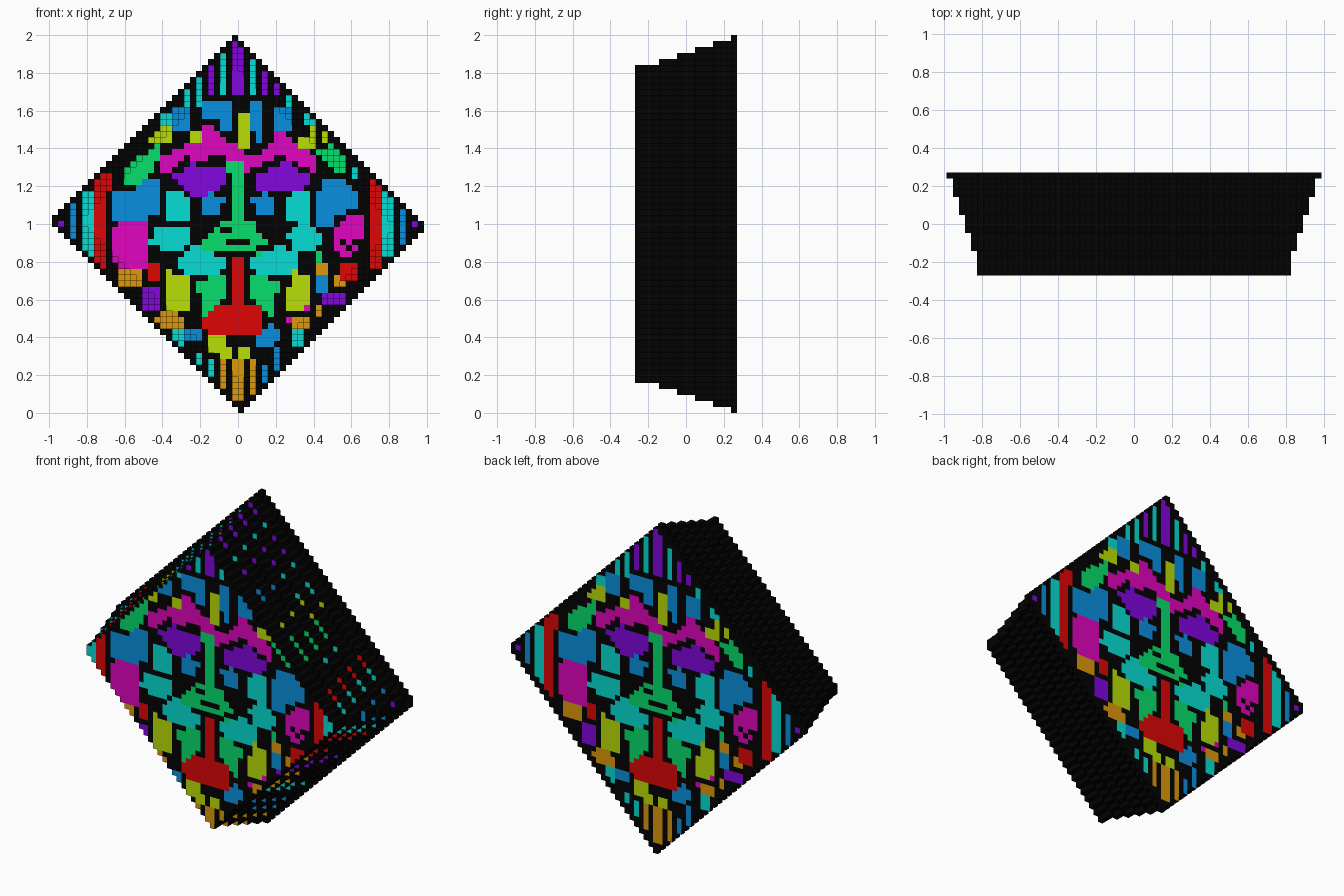
import bpy, bmesh

V = 2 / 63                      # edge of one block
COLS, ROWS = 62, 63
RGB = {"black": (10, 10, 10), "magenta": (224, 13, 190), "purple": (130, 15, 222),
       "cyan": (15, 222, 212), "blue": (17, 143, 222), "green": (15, 222, 106),
       "lime": (184, 222, 15), "orange": (222, 152, 17), "red": (222, 15, 15)}
paint = {}


def inside(c, r, shrink):
    """True if block (c, r) lies in the stepped diamond shrunk by some blocks."""
    if not (0 <= c < COLS and 0 <= r < ROWS):
        return False
    u, v = c - 30.5, r - 31
    skew = 0.5 if v > 0 else -0.5 if v < 0 else 0
    return abs(u + skew) + abs(v) <= 31 - shrink


def poly(colour, *pts, mirror=False):
    """Colour every block whose centre is in the polygon (x, z)."""
    for sx in ((1, -1) if mirror else (1,)):
        p = [(sx * a, b) for a, b in pts]
        for c in range(COLS):
            for r in range(ROWS):
                x, z = (c - 30.5) * V, (r + 0.5) * V
                odd = False
                for (xa, za), (xb, zb) in zip(p, p[1:] + p[:1]):
                    if (za > z) != (zb > z) and x < xa + (z - za) * (xb - xa) / (zb - za):
                        odd = not odd
                if odd and inside(c, r, 1):
                    paint[c, r] = colour


def rect(colour, x0, x1, z0, z1, mirror=False):
    poly(colour, (x0, z0), (x1, z0), (x1, z1), (x0, z1), mirror=mirror)


# stripes in the four corners
rect("purple", -.035, .035, 1.68, 1.97)
rect("cyan", .065, .1, 1.67, 1.9, True)
rect("purple", .13, .165, 1.67, 1.84, True)
rect("cyan", -.23, -.19, 1.63, 1.77)
rect("purple", .19, .23, 1.67, 1.77)
rect("cyan", .26, .3, 1.6, 1.7, True)
rect("orange", -.035, .035, .06, .28)
rect("orange", .065, .1, .1, .28, True)
rect("cyan", -.17, -.13, .15, .27)
rect("blue", .13, .17, .15, .26)
rect("cyan", -.23, -.19, .2, .33)
rect("blue", .19, .23, .19, .34)
for x, half, colour in ((.93, .02, "purple"), (.86, .1, "blue"), (.795, .18, "cyan"), (.73, .23, "red")):
    rect(colour, x - .018, x + .018, 1 - half, 1 + half, True)
rect("red", -.715, -.675, 1.18, 1.26)

# brows and eyes
poly("magenta", (-.41, 1.27), (-.41, 1.35), (-.27, 1.42), (-.2, 1.48), (-.16, 1.55), (-.08, 1.47),
     (.03, 1.38), (.03, 1.34), (-.05, 1.33), (-.1, 1.37), (-.2, 1.33), (-.26, 1.36), (-.35, 1.27))
poly("magenta", (.04, 1.28), (.04, 1.36), (.14, 1.38), (.19, 1.46), (.2, 1.53), (.24, 1.53),
     (.27, 1.45), (.41, 1.37), (.41, 1.27), (.33, 1.3), (.24, 1.37), (.13, 1.32))
poly("purple", (-.35, 1.24), (-.25, 1.33), (-.18, 1.3), (-.07, 1.31), (-.07, 1.22), (-.16, 1.15), (-.26, 1.16))
poly("purple", (.1, 1.19), (.1, 1.26), (.25, 1.33), (.37, 1.26), (.37, 1.2), (.26, 1.16), (.18, 1.19))
poly("blue", (.1, 1.06), (.07, 1.14), (.14, 1.17), (.21, 1.14), (.18, 1.06), mirror=True)

# nose and mouth
rect("green", -.035, .035, 1.0, 1.33)
rect("green", -.07, .035, 1.27, 1.33)
rect("green", -.1, .1, .98, 1.02)
poly("green", (-.2, .88), (-.13, .98), (.1, .98), (.16, .9), (.08, .86), (-.17, .84))
rect("black", -.07, .07, .88, .92)
rect("green", .1, .17, .82, .85)
rect("black", -.1, -.03, .95, .99)
rect("red", -.035, .035, .55, .82)
poly("red", (-.2, .45), (-.2, .5), (-.1, .58), (.1, .58), (.14, .5), (.14, .47), (.1, .41), (-.1, .41))
poly("green", (.2, .5), (.21, .7), (.07, .74), (.07, .6), (.14, .53), mirror=True)

# cheeks
poly("cyan", (.37, 1.02), (.38, 1.17), (.33, 1.19), (.24, 1.13), (.25, 1.02), mirror=True)
poly("cyan", (-.47, .89), (-.42, 1.0), (-.27, 1.0), (-.24, .92), (-.3, .87), (-.4, .87))
poly("cyan", (.26, .95), (.35, 1.02), (.45, .93), (.4, .87), (.3, .83))
poly("cyan", (.33, .81), (.25, .88), (.19, .88), (.07, .82), (.07, .75), (.18, .73), (.26, .72), mirror=True)
poly("magenta", (-.67, .82), (-.67, .95), (-.6, 1.02), (-.48, 1.02), (-.48, .76), (-.62, .76))
poly("magenta", (.51, .88), (.51, .96), (.57, 1.05), (.65, 1.04), (.67, .9), (.6, .82), (.53, .83))
for x, z in ((.55, .92), (.62, .89), (.58, .86), (.65, .92)):
    rect("black", x - .016, x + .016, z - .016, z + .016)
poly("blue", (-.67, 1.01), (-.67, 1.17), (-.53, 1.17), (-.52, 1.24), (-.41, 1.25), (-.41, 1.06), (-.5, 1.01))
poly("blue", (.4, 1.1), (.44, 1.22), (.54, 1.24), (.65, 1.17), (.65, 1.07), (.52, 1.06), (.49, .98), (.42, .98))
poly("lime", (-.37, .52), (-.37, .75), (-.24, .71), (-.24, .53))
poly("lime", (.24, .54), (.24, .61), (.3, .75), (.38, .72), (.37, .59), (.31, .53))

# forehead chips
poly("green", (-.61, 1.2), (-.6, 1.28), (-.46, 1.41), (-.41, 1.42), (-.42, 1.33), (-.52, 1.2))
poly("green", (.41, 1.4), (.5, 1.42), (.58, 1.32), (.55, 1.25), (.46, 1.33))
poly("lime", (-.47, 1.44), (-.41, 1.52), (-.34, 1.52), (-.34, 1.43))
rect("lime", -.25, -.2, 1.42, 1.5)
rect("lime", 0, .065, 1.39, 1.6)
rect("lime", .33, .4, 1.39, 1.46)
rect("lime", .37, .41, 1.46, 1.52)
rect("lime", .44, .48, 1.44, 1.48)
rect("blue", -.34, -.24, 1.49, 1.62)
rect("blue", -.1, -.04, 1.48, 1.64)
rect("blue", -.18, -.04, 1.56, 1.64)
rect("blue", .065, .13, 1.5, 1.64)
rect("blue", .1, .14, 1.43, 1.5)
rect("blue", .2, .27, 1.48, 1.62)
rect("cyan", .35, .4, 1.53, 1.59, True)
rect("cyan", .6, .64, 1.24, 1.29)

# chin and jaw chips
rect("lime", -.17, -.07, .33, .4)
rect("lime", -.1, -.035, .3, .36)
rect("lime", 0, .065, .3, .36)
rect("blue", -.3, -.2, .38, .45)
poly("blue", (.1, .36), (.1, .42), (.18, .48), (.24, .4), (.18, .36))
rect("cyan", .27, .34, .34, .44, True)
rect("orange", -.63, -.51, .67, .75)
rect("purple", -.52, -.41, .55, .67)
rect("red", -.47, -.41, .69, .78)
poly("orange", (-.45, .45), (-.41, .55), (-.34, .55), (-.27, .5), (-.28, .45))
rect("blue", .42, .48, .64, .72)
rect("orange", .4, .47, .74, .78)
rect("orange", .51, .57, .67, .74)
rect("red", .54, .65, .71, .78)
rect("purple", .46, .57, .58, .65)
rect("orange", .3, .37, .46, .52)
rect("orange", .41, .46, .5, .56)
rect("magenta", .24, .27, .48, .51)
rect("magenta", .34, .37, .55, .58)
rect("green", .4, .46, .8, .86)

# stepped tiers from back to front: walls black, exposed fronts take the pattern
quads = {name: [] for name in RGB}
back = 8.5 * V
for shrink, layers in enumerate((1, 3, 3, 3, 3, 4)):
    y1, y0 = back, back - layers * V
    back = y0
    for c in range(COLS):
        for r in range(ROWS):
            if not inside(c, r, shrink):
                continue
            x0, x1, z0, z1 = (c - 31) * V, (c - 30) * V, r * V, (r + 1) * V
            if shrink == 5 or not inside(c, r, shrink + 1):
                quads[paint.get((c, r), "black")].append(
                    ((x0, y0, z0), (x1, y0, z0), (x1, y0, z1), (x0, y0, z1)))
            if shrink == 0:     # the back shows the same picture, reversed
                quads[paint.get((COLS - 1 - c, r), "black")].append(
                    ((x0, y1, z0), (x0, y1, z1), (x1, y1, z1), (x1, y1, z0)))
            walls = quads["black"]
            if not inside(c + 1, r, shrink):
                walls.append(((x1, y0, z0), (x1, y1, z0), (x1, y1, z1), (x1, y0, z1)))
            if not inside(c - 1, r, shrink):
                walls.append(((x0, y0, z0), (x0, y0, z1), (x0, y1, z1), (x0, y1, z0)))
            if not inside(c, r + 1, shrink):
                walls.append(((x0, y0, z1), (x1, y0, z1), (x1, y1, z1), (x0, y1, z1)))
            if not inside(c, r - 1, shrink):
                walls.append(((x0, y0, z0), (x0, y1, z0), (x1, y1, z0), (x1, y0, z0)))

# one object per colour
for name, faces in quads.items():
    bm = bmesh.new()
    for q in faces:
        bm.faces.new([bm.verts.new(p) for p in q])
    bmesh.ops.remove_doubles(bm, verts=bm.verts, dist=V / 100)
    part = "black_body" if name == "black" else name + "_tiles"
    mesh = bpy.data.meshes.new(part)
    bm.to_mesh(mesh)
    bm.free()
    mat = bpy.data.materials.new(name)
    mat.diffuse_color = [(v / 255) ** 2.2 for v in RGB[name]] + [1]
    mesh.materials.append(mat)
    bpy.context.collection.objects.link(bpy.data.objects.new(part, mesh))
